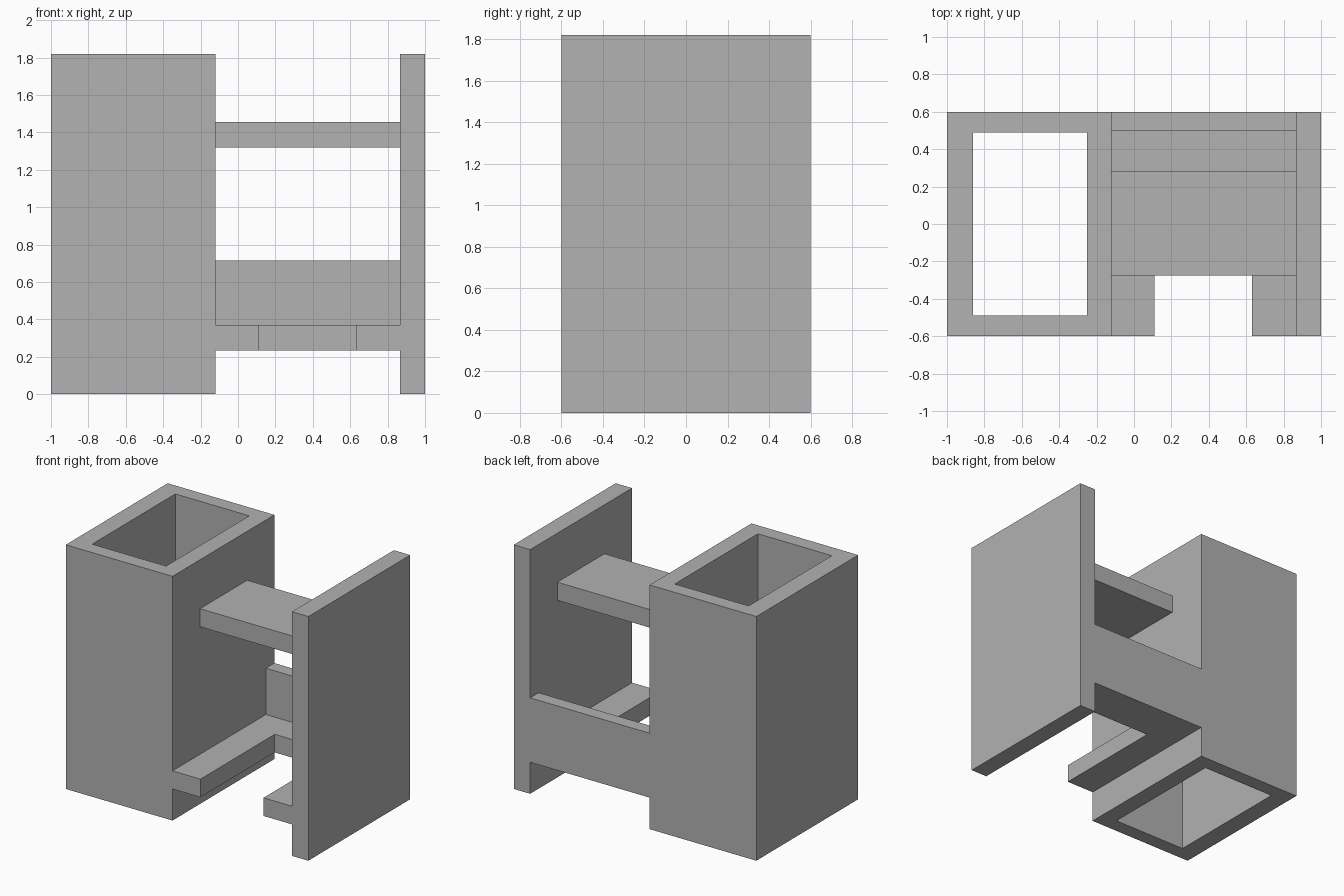
import bpy
import bmesh

cube = bpy.data.objects.get("Cube")
if cube:
    bpy.data.objects.remove(cube, do_unlink=True)

GREY = (0.445, 0.445, 0.445, 1.0)
grey = bpy.data.materials.new("plain grey")
grey.use_nodes = True
grey.diffuse_color = GREY
grey.node_tree.nodes["Principled BSDF"].inputs["Base Color"].default_value = GREY


def rectangle(x0, x1, y0, y1):
    return [(x0, y0), (x1, y0), (x1, y1), (x0, y1)]


def prism(name, points, z0, z1, faces=None):
    """Extrude a flat outline, or a set of flat faces, from z0 up to z1."""
    bm = bmesh.new()
    verts = [bm.verts.new((x, y, z0)) for x, y in points]
    for face in faces or [range(len(points))]:
        bm.faces.new([verts[i] for i in face])
    top = bmesh.ops.extrude_face_region(bm, geom=bm.faces[:], use_keep_orig=True)
    moved = [g for g in top["geom"] if isinstance(g, bmesh.types.BMVert)]
    bmesh.ops.translate(bm, verts=moved, vec=(0, 0, z1 - z0))
    bmesh.ops.recalc_face_normals(bm, faces=bm.faces[:])
    mesh = bpy.data.meshes.new(name)
    bm.to_mesh(mesh)
    bm.free()
    mesh.materials.append(grey)
    obj = bpy.data.objects.new(name, mesh)
    bpy.context.collection.objects.link(obj)
    return obj


HEIGHT = 1.82
FRONT, BACK = -0.6, 0.6
INNER_L, INNER_R = -0.12, 0.865   # span between the tower and the side panel

# Hollow tower, open at top and bottom
ring = rectangle(-1, INNER_L, FRONT, BACK) + rectangle(-0.86, -0.25, -0.49, 0.49)
walls = [(i, (i + 1) % 4, (i + 1) % 4 + 4, i + 4) for i in range(4)]
prism("hollow_tower", ring, 0, HEIGHT, walls)

# Side panel
prism("side_panel", rectangle(INNER_R, 1, FRONT, BACK), 0, HEIGHT)

# Upper shelf
prism("upper_shelf", rectangle(INNER_L, INNER_R, -0.275, 0.28), 1.32, 1.455)

# Lower shelf with a deep notch in its front
PANEL_Y = 0.5
notched = [(INNER_L, FRONT), (0.11, FRONT), (0.11, 0.275), (0.63, 0.275),
           (0.63, FRONT), (INNER_R, FRONT), (INNER_R, PANEL_Y), (INNER_L, PANEL_Y)]
prism("notched_lower_shelf", notched, 0.235, 0.37)

# Back rail behind the lower shelf
prism("back_rail", rectangle(INNER_L, INNER_R, PANEL_Y, BACK), 0.235, 0.715)
